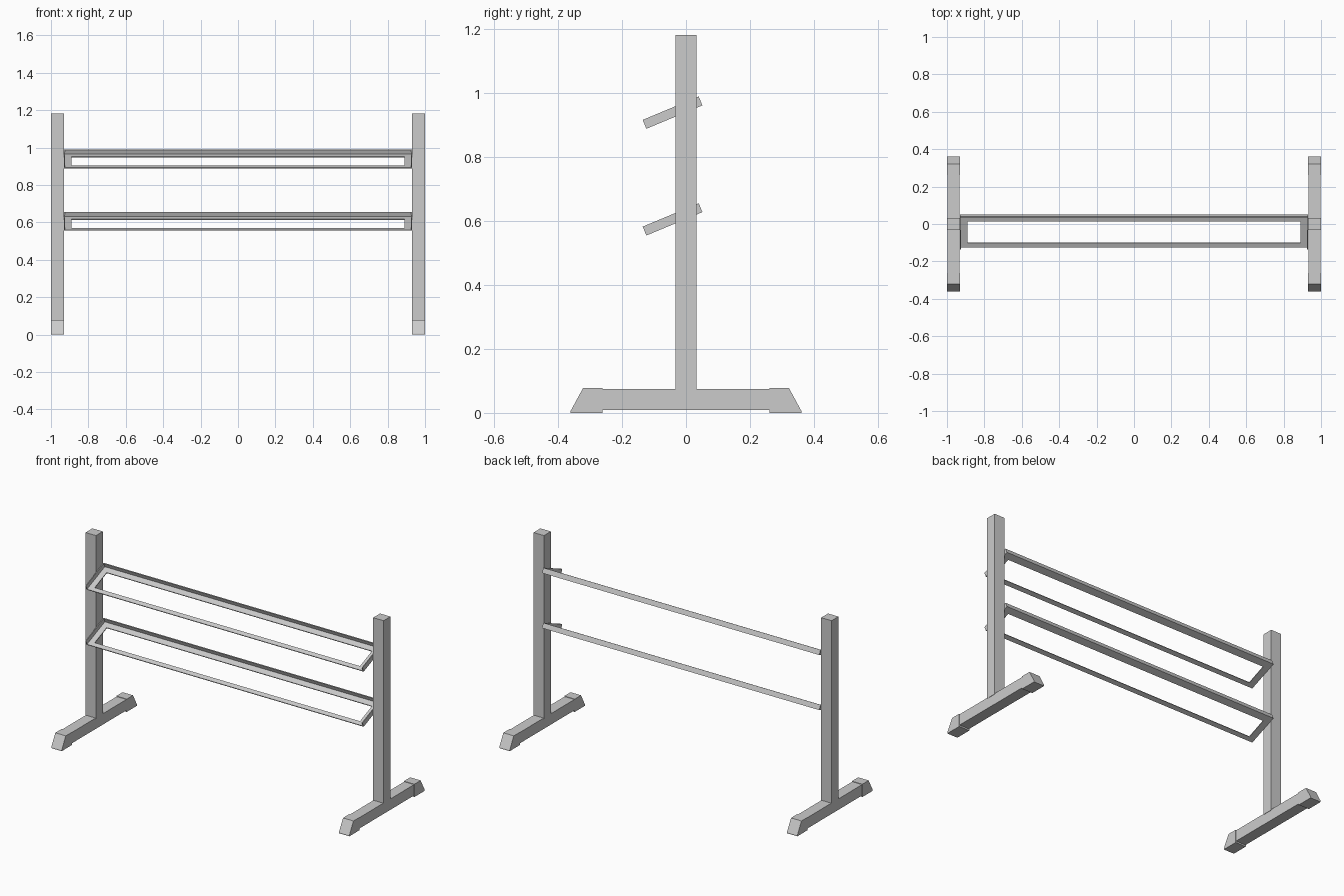
import bpy, bmesh, math
from mathutils import Matrix

if "Cube" in bpy.data.objects:
    bpy.data.objects.remove(bpy.data.objects["Cube"])

POST_X = 0.965      # centre of each upright
TILT = math.atan2(0.073, 0.175)
DEPTH, HALF, T, LIP = 0.19, 0.93, 0.005, 0.03


def make_object(name, bm):
    bmesh.ops.recalc_face_normals(bm, faces=bm.faces[:])
    mesh = bpy.data.meshes.new(name)
    bm.to_mesh(mesh)
    bm.free()
    ob = bpy.data.objects.new(name, mesh)
    bpy.context.collection.objects.link(ob)
    return ob


def add_box(bm, x, y, z):
    verts = bmesh.ops.create_cube(bm, size=1)["verts"]
    for v in verts:
        v.co.x = sum(x) / 2 + v.co.x * (x[1] - x[0])
        v.co.y = sum(y) / 2 + v.co.y * (y[1] - y[0])
        v.co.z = sum(z) / 2 + v.co.z * (z[1] - z[0])


def box(name, x, y, z):
    bm = bmesh.new()
    add_box(bm, x, y, z)
    return make_object(name, bm)


def foot_cap(name, cx, side):
    # sloped side profile (y, z) extruded across the foot
    profile = [(0.262, 0), (0.361, 0), (0.361, 0.006), (0.322, 0.078), (0.262, 0.078)]
    bm = bmesh.new()
    face = bm.faces.new([bm.verts.new((cx - 0.035, side * y, z)) for y, z in profile])
    ext = bmesh.ops.extrude_face_region(bm, geom=[face])["geom"]
    moved = [g for g in ext if isinstance(g, bmesh.types.BMVert)]
    bmesh.ops.translate(bm, verts=moved, vec=(0.07, 0, 0))
    return make_object(name, bm)


def shelf_frame(name, z):
    # angle-section frame: flat flanges with upright lips at the back and ends
    bm = bmesh.new()
    inner = HALF - 0.04
    add_box(bm, (-inner, inner), (0, 0.026), (0, T))
    add_box(bm, (-inner, inner), (DEPTH - 0.04, DEPTH), (0, T))
    add_box(bm, (-HALF + T, HALF - T), (DEPTH - T, DEPTH), (T, LIP))
    for s in (-1, 1):
        add_box(bm, sorted((s * inner, s * HALF)), (0, DEPTH), (0, T))
        add_box(bm, sorted((s * (HALF - T), s * HALF)), (0, DEPTH), (T, LIP))
    ob = make_object(name, bm)
    ob.matrix_world = Matrix.Translation((0, -0.124, z)) @ Matrix.Rotation(TILT, 4, 'X')


# Uprights, foot bars and end caps
for label, s in (("left", -1), ("right", 1)):
    cx = s * POST_X
    box(label + "_post", (cx - 0.035, cx + 0.035), (-0.033, 0.033), (0.07, 1.182))
    box(label + "_foot_bar", (cx - 0.033, cx + 0.033), (-0.265, 0.265), (0.009, 0.075))
    foot_cap(label + "_front_foot_cap", cx, -1)
    foot_cap(label + "_back_foot_cap", cx, 1)

# Tilted shelf frames
shelf_frame("upper_shelf_frame", 0.889)
shelf_frame("lower_shelf_frame", 0.555)
